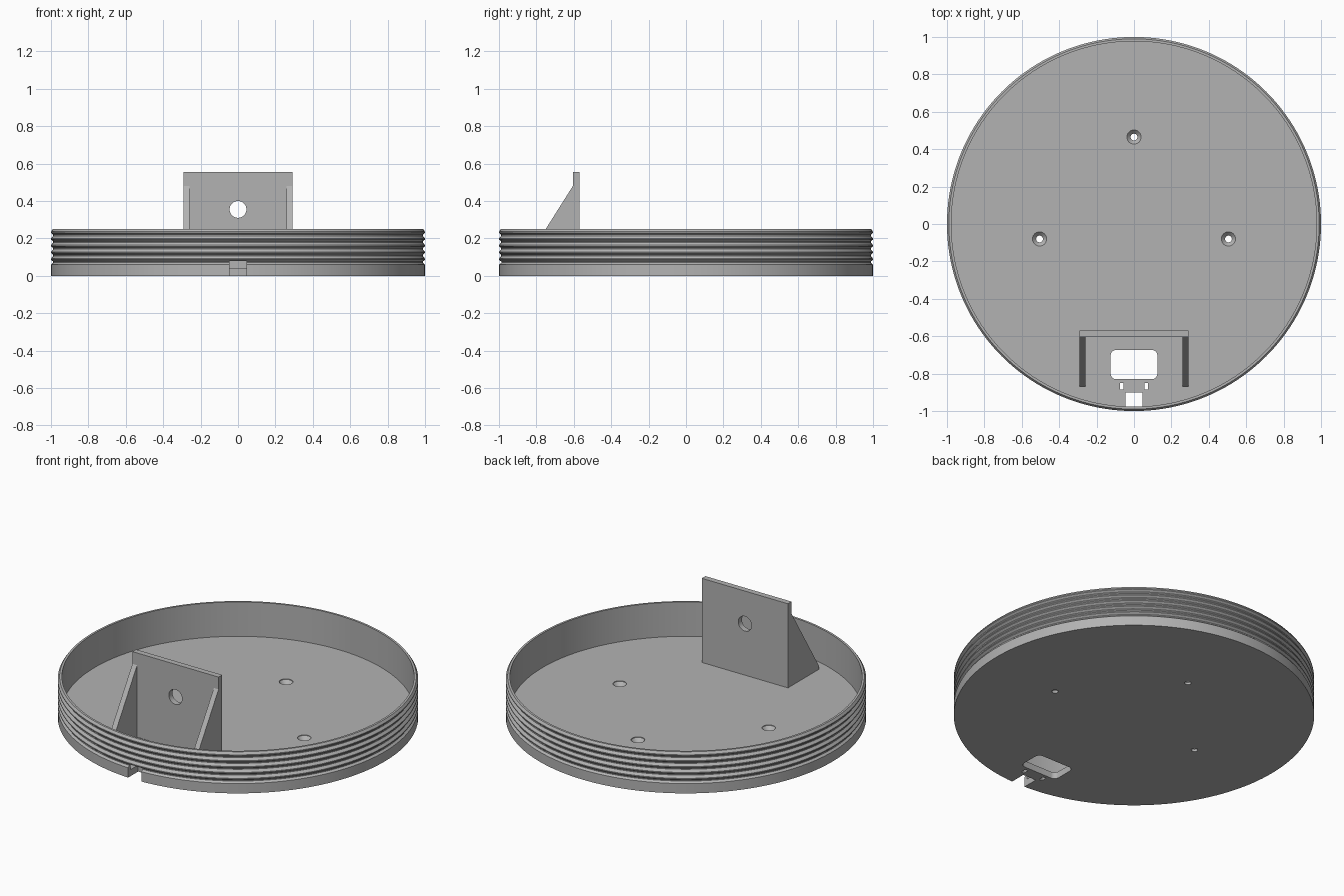
import bpy, bmesh, math

if "Cube" in bpy.data.objects:
    bpy.data.objects.remove(bpy.data.objects["Cube"])

SEG = 160
FLOOR = 0.04

grey = bpy.data.materials.new("light grey")
grey.diffuse_color = (0.45, 0.45, 0.45, 1)
grey.use_nodes = True
grey.node_tree.nodes["Principled BSDF"].inputs["Base Color"].default_value = grey.diffuse_color


def finish(name, bm):
    bmesh.ops.recalc_face_normals(bm, faces=bm.faces[:])
    me = bpy.data.meshes.new(name)
    bm.to_mesh(me)
    bm.free()
    me.materials.append(grey)
    ob = bpy.data.objects.new(name, me)
    bpy.context.collection.objects.link(ob)
    return ob


def lathe(name, profile, seg, loc=(0, 0)):
    """Revolve an (r, z) profile; the two end points are capped with discs."""
    bm = bmesh.new()
    rings = []
    for r, z in profile:
        rings.append([bm.verts.new((loc[0] + r * math.cos(2 * math.pi * i / seg),
                                    loc[1] + r * math.sin(2 * math.pi * i / seg), z))
                      for i in range(seg)])
    for a, b in zip(rings, rings[1:]):
        for i in range(seg):
            j = (i + 1) % seg
            bm.faces.new((a[i], a[j], b[j], b[i]))
    bm.faces.new(rings[0])
    bm.faces.new(rings[-1])
    return finish(name, bm)


def prism(name, outline, axis, lo, hi):
    """Extrude a 2D outline along x, y or z."""
    place = {"x": lambda u, v, t: (t, u, v),
             "y": lambda u, v, t: (u, t, v),
             "z": lambda u, v, t: (u, v, t)}[axis]
    bm = bmesh.new()
    a = [bm.verts.new(place(u, v, lo)) for u, v in outline]
    b = [bm.verts.new(place(u, v, hi)) for u, v in outline]
    bm.faces.new(a)
    bm.faces.new(b)
    for i in range(len(a)):
        j = (i + 1) % len(a)
        bm.faces.new((a[i], a[j], b[j], b[i]))
    return finish(name, bm)


def rect(x0, x1, y0, y1, r=0.0, n=6):
    if not r:
        return [(x0, y0), (x1, y0), (x1, y1), (x0, y1)]
    pts = []
    for k, (cx, cy) in enumerate([(x1 - r, y1 - r), (x0 + r, y1 - r),
                                  (x0 + r, y0 + r), (x1 - r, y0 + r)]):
        for i in range(n + 1):
            t = math.pi / 2 * (k + i / n)
            pts.append((cx + r * math.cos(t), cy + r * math.sin(t)))
    return pts


def cut(ob, cutters):
    bpy.context.view_layer.objects.active = ob
    for c in cutters:
        m = ob.modifiers.new("cut", "BOOLEAN")
        m.operation, m.solver, m.object = "DIFFERENCE", "EXACT", c
        bpy.ops.object.modifier_apply(modifier=m.name)
        bpy.data.objects.remove(c, do_unlink=True)


def smooth(ob):
    bpy.ops.object.select_all(action="DESELECT")
    ob.select_set(True)
    bpy.context.view_layer.objects.active = ob
    bpy.ops.object.shade_smooth_by_angle(angle=math.radians(25))


# Round tray with thread ridges around the wall
profile = [(1.0, 0.0), (1.0, 0.06)]
pitch = 0.036
for i in range(5):
    z = 0.06 + i * pitch
    profile += [(0.988, z + 0.010), (0.988, z + 0.016),
                (1.0, z + 0.026), (1.0, z + pitch - 0.004)]
profile += [(0.99, 0.25), (0.977, 0.25), (0.977, FLOOR)]
tray = lathe("threaded_tray", profile, SEG)

# Countersunk screw holes, cable window, tie slots and rim notch
holes = [lathe("screw_cutter", [(0.018, -0.05), (0.018, 0.015), (0.038, 0.036),
                                (0.038, 0.06)], 32, p)
         for p in [(0, 0.465), (-0.505, -0.08), (0.505, -0.08)]]
holes.append(prism("window_cutter", rect(-0.125, 0.125, -0.83, -0.673, 0.03), "z", -0.05, 0.1))
for s in (-1, 1):
    holes.append(prism("slot_cutter", rect(s * 0.065 - 0.01, s * 0.065 + 0.01, -0.885, -0.85),
                       "z", -0.05, 0.1))
holes.append(prism("notch_cutter", rect(-0.045, 0.045, -1.1, -0.902), "z", -0.05, 0.08))
cut(tray, holes)
smooth(tray)

# Upright plate with a round hole
plate = prism("upright_plate", rect(-0.292, 0.292, FLOOR, 0.555), "y", -0.605, -0.57)
ring = [(0.045 * math.cos(2 * math.pi * i / 48), 0.355 + 0.045 * math.sin(2 * math.pi * i / 48))
        for i in range(48)]
cut(plate, [prism("hole_cutter", ring, "y", -0.8, -0.4)])
smooth(plate)

# Triangular gussets bracing the plate
side = [(-0.605, FLOOR), (-0.605, 0.48), (-0.87, 0.06), (-0.87, FLOOR)]
prism("left_gusset", side, "x", -0.292, -0.26)
prism("right_gusset", side, "x", 0.26, 0.292)
